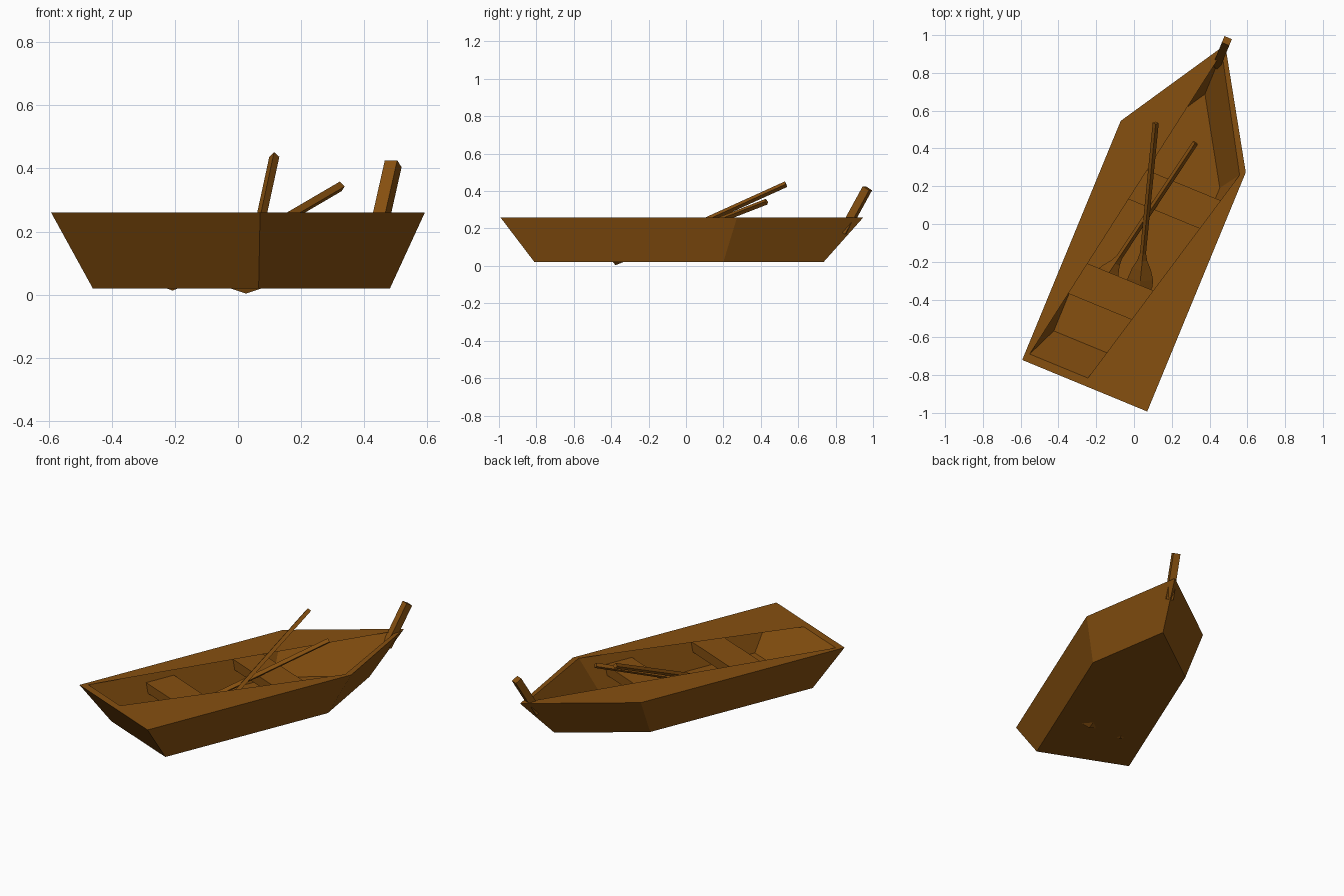
import bpy, math
from mathutils import Vector

if "Cube" in bpy.data.objects:
    bpy.data.objects.remove(bpy.data.objects["Cube"])

YAW = math.radians(-22.4)   # boat heading in plan
CU = 0.085                  # hull centreline in the turned frame

wood = bpy.data.materials.new("brown_wood")
wood.diffuse_color = (0.24, 0.08, 0.005, 1)
wood.use_nodes = True
wood.node_tree.nodes["Principled BSDF"].inputs["Base Color"].default_value = wood.diffuse_color


def make(name, verts, faces, yaw=YAW):
    mesh = bpy.data.meshes.new(name)
    mesh.from_pydata([tuple(v) for v in verts], [], faces)
    mesh.materials.append(wood)
    mesh.update()
    ob = bpy.data.objects.new(name, mesh)
    ob.rotation_euler.z = yaw
    bpy.context.collection.objects.link(ob)
    return ob


def loft(name, rings, yaw=YAW, extra=()):
    """Skin a stack of equal rings and cap both ends."""
    n = len(rings[0])
    verts = [v for r in rings for v in r]
    faces = []
    for k in range(len(rings) - 1):
        a, b = k * n, (k + 1) * n
        for i in range(n):
            j = (i + 1) % n
            faces.append((a + i, a + j, b + j, b + i))
    faces.append(tuple(reversed(range(n))))
    faces.append(tuple(range(len(verts) - n, len(verts))))
    return make(name, verts, faces + list(extra), yaw)


def outline(hw, stern, shoulder, bow, z):
    return [(CU - hw, stern, z), (CU, stern, z), (CU + hw, stern, z),
            (CU + hw, shoulder, z), (CU, bow, z), (CU - hw, shoulder, z)]


# Hull: bottom, outer rim, inner rim, floor; two deck plates narrow the opening
loft("hull", [
    outline(0.284, -0.724, 0.368, 0.83, 0.02),
    outline(0.358, -0.891, 0.478, 1.061, 0.26),
    outline(0.333, -0.847, 0.453, 1.015, 0.26),
    outline(0.262, -0.685, 0.35, 0.779, 0.035),
], extra=[(13, 14, 15), (12, 16, 17)])


# Benches fitted between the sloping walls
def bench(name, v0, v1, top=0.188, low=0.128):
    def ring(v):
        return [(CU - 0.291, v, low), (CU + 0.291, v, low),
                (CU + 0.312, v, top), (CU - 0.312, v, top)]
    loft(name, [ring(v1), ring(v0)])


bench("stern_bench", -0.473, -0.287)
bench("middle_bench", 0.11, 0.29)


# Round or square bar along an axis, sections = (fraction, half width, half depth)
def bar(name, start, end, sections, sides, yaw, turn=0.0):
    p, q = Vector(start), Vector(end)
    d = (q - p).normalized()
    side = d.cross(Vector((0, 0, 1))).normalized()
    up = side.cross(d)
    rings = []
    for t, w, h in sections:
        c = p.lerp(q, t)
        rings.append([c + side * w * math.cos(turn + math.tau * i / sides)
                      + up * h * math.sin(turn + math.tau * i / sides)
                      for i in range(sides)][::-1])
    return loft(name, rings, yaw)


# Leaning bow post
bar("bow_post", (CU, 0.945, 0.18), (CU, 1.084, 0.415),
    [(0, 0.03, 0.03), (1, 0.03, 0.03)], 4, YAW, math.pi / 4)

# Oars: slim shaft flaring into a ridged blade
OAR = [(0, 0.016, 0.016), (0.75, 0.016, 0.016), (0.79, 0.026, 0.017),
       (0.84, 0.05, 0.018), (0.9, 0.068, 0.02), (0.96, 0.066, 0.02),
       (1, 0.05, 0.018)]
bar("right_oar", (0.115, 0.535, 0.437), (0.025, -0.385, 0.02), OAR, 4, 0)
bar("left_oar", (0.325, 0.43, 0.343), (-0.21, -0.375, 0.03), OAR, 4, 0)
